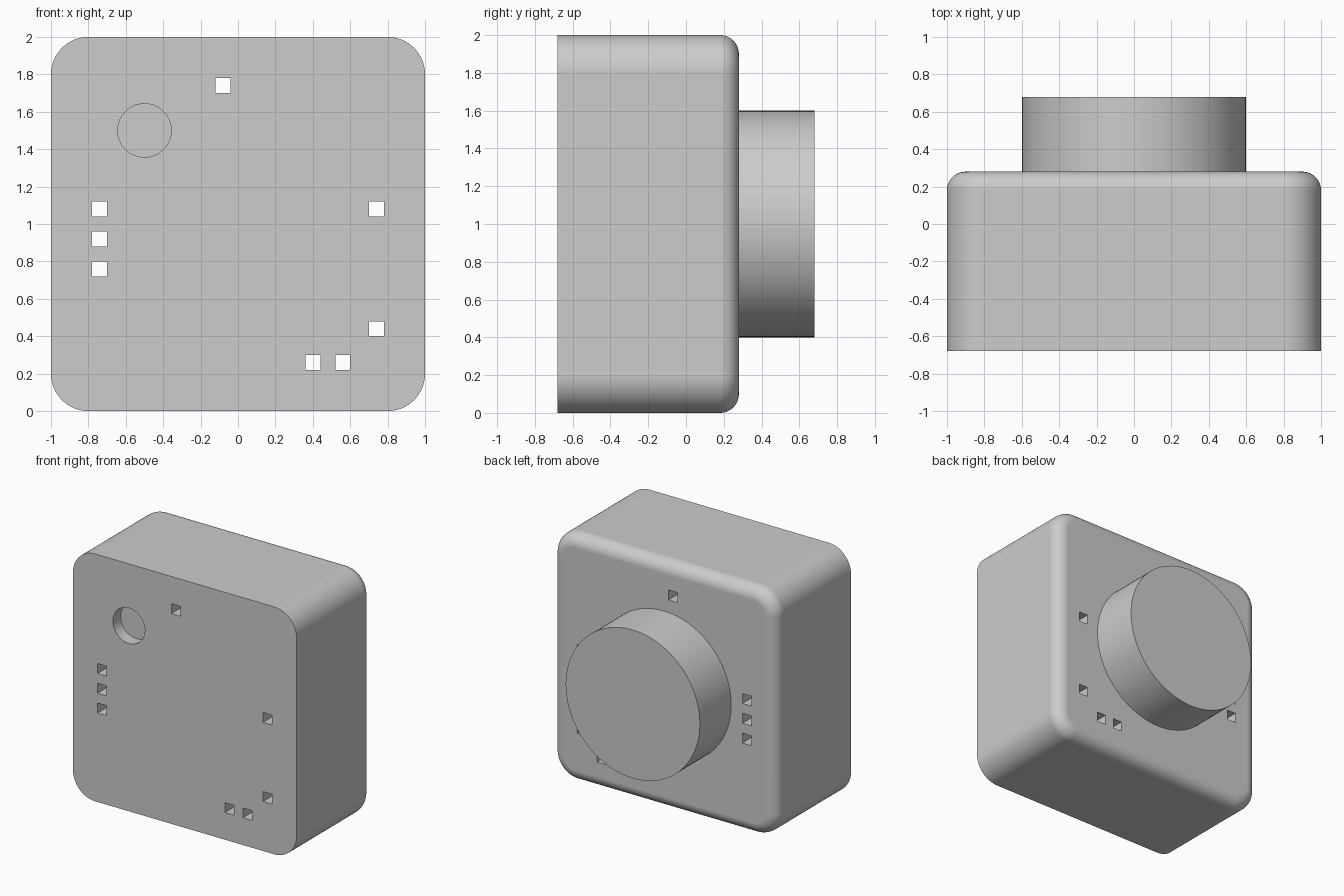
import bpy
import bmesh
from math import sin, cos, pi
from mathutils import Matrix, Vector

if "Cube" in bpy.data.objects:
    bpy.data.objects.remove(bpy.data.objects["Cube"], do_unlink=True)

FRONT, BACK, TIP = -0.68, 0.28, 0.68
CORNER, FILLET = 0.2, 0.1

grey = bpy.data.materials.new("light_grey")
grey.use_nodes = True
colour = (0.604, 0.604, 0.604, 1)
grey.diffuse_color = colour
grey.node_tree.nodes["Principled BSDF"].inputs["Base Color"].default_value = colour


def make_object(name, bm):
    bmesh.ops.recalc_face_normals(bm, faces=bm.faces)
    mesh = bpy.data.meshes.new(name)
    bm.to_mesh(mesh)
    bm.free()
    mesh.materials.append(grey)
    obj = bpy.data.objects.new(name, mesh)
    bpy.context.collection.objects.link(obj)
    return obj


def add_cylinder(bm, x, z, radius, y0, y1, sides):
    place = Matrix.Translation((x, (y0 + y1) / 2, z)) @ Matrix.Rotation(pi / 2, 4, "X")
    bmesh.ops.create_cone(bm, cap_ends=True, segments=sides, radius1=radius,
                          radius2=radius, depth=y1 - y0, matrix=place)


def add_box(bm, centre, size):
    bmesh.ops.create_cube(bm, size=1, matrix=Matrix.Translation(centre) @ Matrix.Diagonal((*size, 1)))


def rounded_square(bm, y, inset, steps=16):
    """Ring of vertices around the case outline, moved inwards by inset."""
    ring = []
    reach = 1 - CORNER
    for quarter, (sx, sz) in enumerate([(1, 1), (-1, 1), (-1, -1), (1, -1)]):
        for i in range(steps + 1):
            a = (quarter + i / steps) * pi / 2
            r = CORNER - inset
            ring.append(bm.verts.new((sx * reach + r * cos(a), y, 1 + sz * reach + r * sin(a))))
    return ring


def finish(obj):
    bpy.ops.object.select_all(action="DESELECT")
    obj.select_set(True)
    bpy.context.view_layer.objects.active = obj
    for mod in list(obj.modifiers):
        bpy.ops.object.modifier_apply(modifier=mod.name)
    bpy.ops.object.shade_smooth_by_angle(angle=pi / 6)
    weighted = obj.modifiers.new("flat_faces", "WEIGHTED_NORMAL")
    weighted.keep_sharp = True


# Case: rounded square block with a filleted back edge
bm = bmesh.new()
rings = [rounded_square(bm, FRONT, 0)]
for i in range(11):
    a = i / 10 * pi / 2
    rings.append(rounded_square(bm, BACK - FILLET + FILLET * sin(a), FILLET * (1 - cos(a))))
for low, high in zip(rings, rings[1:]):
    for i in range(len(low)):
        j = (i + 1) % len(low)
        bm.faces.new((low[i], low[j], high[j], high[i]))
bm.faces.new(rings[0])
bm.faces.new(rings[-1])
case = make_object("case", bm)

# Cutter: square through holes and the shallow round recess in the front
HOLES = [(-0.08, 1.74), (-0.74, 1.08), (-0.74, 0.92), (-0.74, 0.76),
         (0.74, 1.08), (0.74, 0.44), (0.4, 0.26), (0.56, 0.26)]
bm = bmesh.new()
for x, z in HOLES:
    add_box(bm, Vector((x, (FRONT + BACK) / 2, z)), (0.08, 1.2, 0.08))
add_cylinder(bm, -0.5, 1.5, 0.143, FRONT - 0.1, FRONT + 0.1, 64)
cutter = make_object("hole_cutter", bm)
cutter.hide_render = True

cut = case.modifiers.new("holes", "BOOLEAN")
cut.operation = "DIFFERENCE"
cut.solver = "EXACT"
cut.object = cutter
finish(case)
bpy.data.objects.remove(cutter, do_unlink=True)

# Round boss on the back
bm = bmesh.new()
add_cylinder(bm, 0, 1, 0.6, BACK - 0.02, TIP, 96)
finish(make_object("back_boss", bm))
